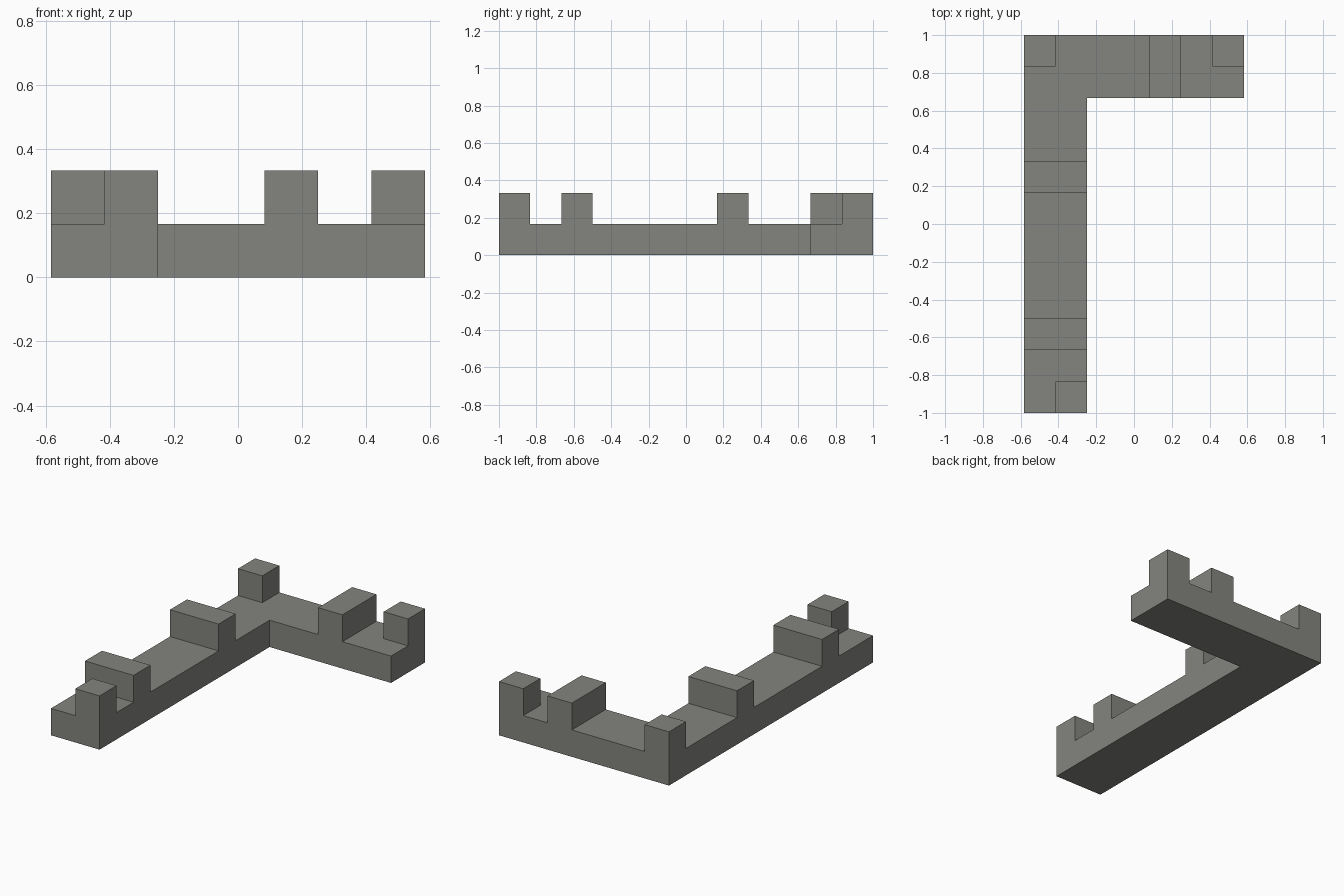
import bpy
import bmesh
from mathutils import Vector

cube = bpy.data.objects.get("Cube")
if cube:
    bpy.data.objects.remove(cube, do_unlink=True)

U = 1 / 6  # side of one module

# Stone material
stone = bpy.data.materials.new("warm grey stone")
stone.use_nodes = True
colour = (0.23, 0.23, 0.21, 1)
stone.diffuse_color = colour
stone.node_tree.nodes["Principled BSDF"].inputs["Base Color"].default_value = colour


def raise_faces(bm, faces):
    """Extrude a group of faces one module upward."""
    out = bmesh.ops.extrude_face_region(bm, geom=faces)["geom"]
    verts = [g for g in out if isinstance(g, bmesh.types.BMVert)]
    bmesh.ops.translate(bm, verts=verts, vec=(0, 0, U))
    return [g for g in out if isinstance(g, bmesh.types.BMFace)]


# Footprint of module cells, trimmed to an L of two-module-wide walls
bm = bmesh.new()
bmesh.ops.create_grid(bm, x_segments=7, y_segments=12, size=0.5)
bmesh.ops.scale(bm, vec=(7 * U, 12 * U, 1), verts=bm.verts)
outside = [f for f in bm.faces
           if f.calc_center_median().x > -1.5 * U and f.calc_center_median().y < 4 * U]
bmesh.ops.delete(bm, geom=outside, context='FACES')

# Wall body
top = raise_faces(bm, bm.faces[:])

# Raised blocks: x range and y range in modules
blocks = [
    (-3.5, -2.5, 5, 6),    # corner post
    (2.5, 3.5, 5, 6),      # back arm end post
    (-2.5, -1.5, -6, -5),  # long arm end post
    (0.5, 1.5, 4, 6),      # back arm crossbar
    (-3.5, -1.5, 1, 2),    # long arm crossbars
    (-3.5, -1.5, -4, -3),
]
centres = [(f, f.calc_center_median() / U) for f in top]
for x0, x1, y0, y1 in blocks:
    raise_faces(bm, [f for f, c in centres if x0 < c.x < x1 and y0 < c.y < y1])

# Merge flat areas into clean single faces
bmesh.ops.dissolve_limit(bm, angle_limit=0.01, verts=bm.verts[:], edges=bm.edges[:])
bmesh.ops.recalc_face_normals(bm, faces=bm.faces[:])

mesh = bpy.data.meshes.new("corner_wall")
bm.to_mesh(mesh)
bm.free()
mesh.materials.append(stone)
wall = bpy.data.objects.new("corner_wall", mesh)
bpy.context.collection.objects.link(wall)
